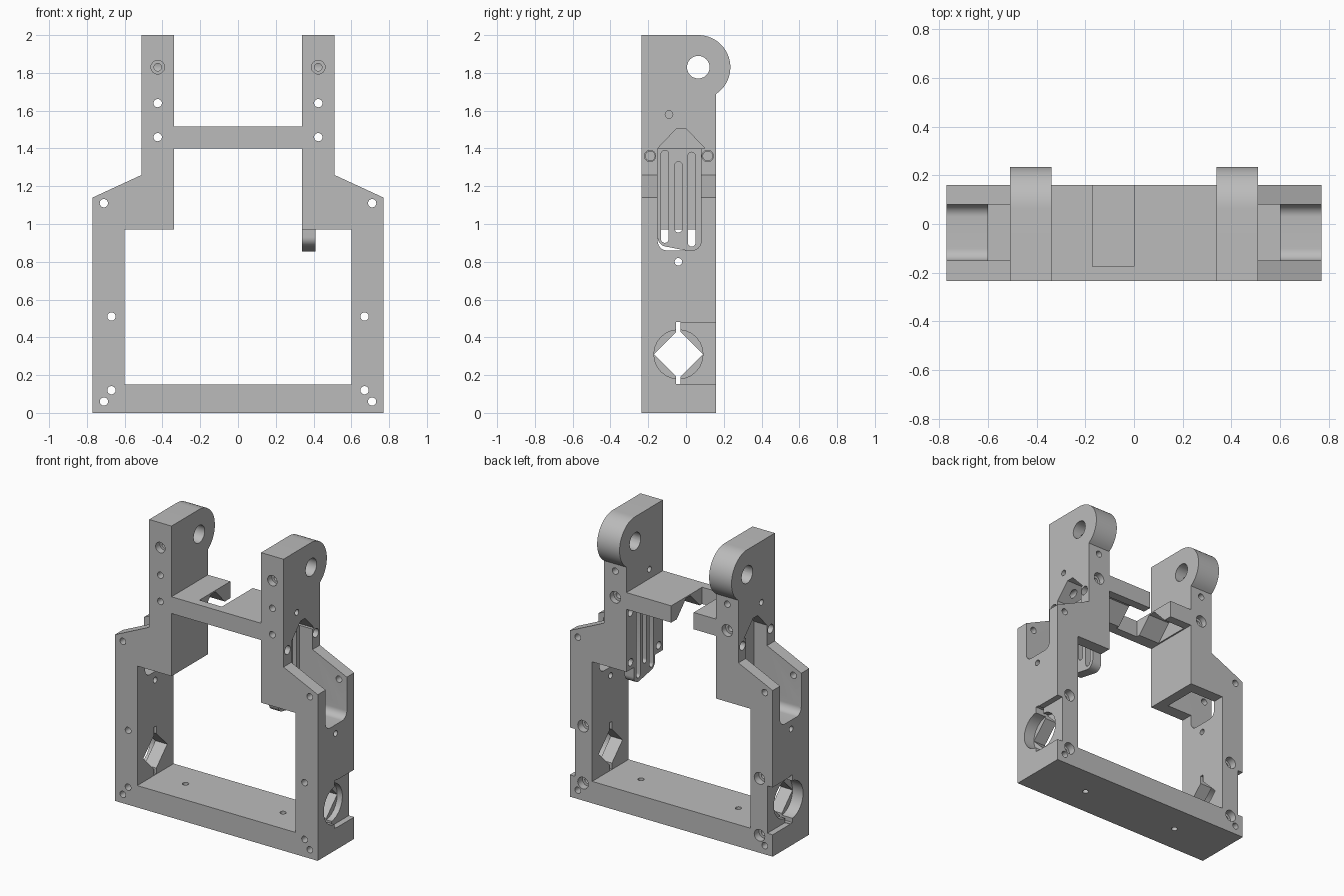
import bpy, bmesh
from math import sin, cos, pi, radians

cube = bpy.data.objects.get("Cube")
if cube:
    bpy.data.objects.remove(cube)

grey = bpy.data.materials.new("plain grey")
grey.use_nodes = True
GREY = (0.5, 0.5, 0.5, 1)
grey.diffuse_color = GREY
grey.node_tree.nodes["Principled BSDF"].inputs["Base Color"].default_value = GREY

FRONT, BACK = -0.235, 0.16
parts = []


def prism(name, axis, pts, lo, hi):
    """Extrude a 2D outline along an axis between lo and hi."""
    place = {"x": lambda a, b, d: (d, a, b),
             "y": lambda a, b, d: (a, d, b),
             "z": lambda a, b, d: (a, b, d)}[axis]
    lo, hi = min(lo, hi), max(lo, hi)
    bm = bmesh.new()
    rings = [[bm.verts.new(place(a, b, d)) for a, b in pts] for d in (lo, hi)]
    bm.faces.new(rings[0])
    bm.faces.new(rings[1])
    n = len(pts)
    for i in range(n):
        j = (i + 1) % n
        bm.faces.new((rings[0][i], rings[0][j], rings[1][j], rings[1][i]))
    bmesh.ops.recalc_face_normals(bm, faces=bm.faces)
    mesh = bpy.data.meshes.new(name)
    bm.to_mesh(mesh)
    bm.free()
    mesh.materials.append(grey)
    ob = bpy.data.objects.new(name, mesh)
    bpy.context.collection.objects.link(ob)
    return ob


def arc(a, b, r, start, end, n=10):
    return [(a + r * cos(radians(start + (end - start) * i / n)),
             b + r * sin(radians(start + (end - start) * i / n))) for i in range(n + 1)]


def circle(a, b, r):
    return arc(a, b, r, 0, 345, 23)


def rect(a0, b0, a1, b1):
    return [(a0, b0), (a1, b0), (a1, b1), (a0, b1)]


def capsule(a, b0, b1, r):
    return arc(a, b0, r, 180, 360) + arc(a, b1, r, 0, 180)


def carve(ob, cuts):
    """Subtract a list of (axis, outline, lo, hi) prisms."""
    helpers = []
    for cut in cuts:
        cutter = prism("cutter", *cut)
        cutter.hide_render = True
        mod = ob.modifiers.new("cut", "BOOLEAN")
        mod.object, mod.operation, mod.solver = cutter, "DIFFERENCE", "EXACT"
        helpers.append(cutter)
    graph = bpy.context.evaluated_depsgraph_get()
    mesh = bpy.data.meshes.new_from_object(ob.evaluated_get(graph))
    ob.modifiers.clear()
    ob.data = mesh
    for cutter in helpers:
        bpy.data.objects.remove(cutter)
    parts.append(ob)


# Main frame: base, legs, sloped shoulders and upper blocks
side = [(0.77, 0), (0.77, 1.14), (0.51, 1.26), (0.51, 1.4)]
inner = [(0.6, 0.97), (0.6, 0.15)]
outline = side + [(0.41, 1.4), (0.41, 0.97)] + inner
outline += [(-x, z) for x, z in reversed(inner)] + [(-0.34, 0.97), (-0.34, 1.4)]
outline += [(-x, z) for x, z in reversed(side)]
frame = prism("main_frame", "y", outline, FRONT, BACK)

channel = arc(-0.1, 0.91, 0.05, 180, 270) + arc(0.03, 0.91, 0.05, 270, 360)
channel += [(0.08, 1.45), (-0.15, 1.45)]
HY, HZ = -0.04, 0.31  # centre of the clamp opening
diamond = [(HY - 0.13, HZ), (HY, HZ - 0.13), (HY + 0.13, HZ), (HY, HZ + 0.13)]
cuts = []
for s in (1, -1):
    cuts += [
        ("x", channel, s * (0.405 if s > 0 else 0.41), s * 0.8),
        ("x", rect(-0.03, 0.15, 0.2, 0.475), s * 0.73, s * 0.8),
        ("x", circle(HY, HZ, 0.13), s * 0.69, s * 0.8),
        ("x", diamond, s * 0.58, s * 0.8),
        ("x", rect(-0.054, 0.153, -0.029, 0.48), s * 0.58, s * 0.8),
        ("x", circle(HY, 0.8, 0.02), s * 0.58, s * 0.8),
        ("z", circle(s * 0.37, HY, 0.02), -0.1, 0.2),
    ]
    for x, z in ((0.71, 1.11), (0.67, 0.51), (0.67, 0.12), (0.71, 0.06)):
        cuts.append(("y", circle(s * x, z, 0.022), -0.3, 0.3))
    for z in (0.51, 0.12):
        cuts.append(("y", circle(s * 0.67, z, 0.04), 0.11, 0.3))
    for y in (-0.19, 0.115):
        cuts.append(("x", circle(y, 1.36, 0.03), s * (0.4 if s > 0 else 0.45), s * 0.55))
carve(frame, cuts)

# Slotted plate on the inner face of the left block
plate_outline = [(FRONT, 1.4), (FRONT, 0.97), (-0.15, 0.97)]
plate_outline += arc(-0.1, 0.93, 0.05, 180, 260) + arc(0.03, 0.905, 0.05, 260, 360)
plate_outline += [(0.08, 0.97), (BACK, 0.97), (BACK, 1.4)]
plate = prism("slotted_plate", "x", plate_outline, 0.34, 0.41)
cuts = [("x", capsule(y, z0, z1, 0.02), 0.3, 0.5)
        for y, z0, z1 in ((-0.112, 0.92, 1.37), (-0.04, 0.975, 1.31), (0.03, 0.9, 1.36))]
cuts += [("x", circle(y, z, 0.025), 0.3, 0.5) for y in (-0.19, 0.115) for z in (1.02, 1.36)]
carve(plate, cuts)

# Peaked passage shared by the ears and the crossbar
peak = [(-0.15, 1.3), (-0.15, 1.4), (-0.05, 1.505), (0, 1.505), (0.1, 1.4), (0.1, 1.3)]

# Ears with rounded back, pivot bore and screw holes
EY, EZ = 0.065, 1.83
ear_outline = [(FRONT, 1.4), (BACK, 1.4)] + arc(EY, EZ, 0.17, -56, 90, 24) + [(FRONT, 2)]
for s, name in ((1, "left_ear"), (-1, "right_ear")):
    ear = prism(name, "x", ear_outline, s * 0.34, s * 0.51)
    closed = s < 0
    cuts = [
        ("x", circle(EY, EZ, 0.06), s * 0.3, s * 0.55),
        ("x", peak, s * (0.41 if closed else 0.3), s * 0.55),
        ("x", circle(-0.09, 1.58, 0.02), s * (0.42 if closed else 0.3), s * 0.55),
        ("y", circle(s * 0.425, EZ, 0.036), -0.3, -0.19),
        ("y", circle(s * 0.425, EZ, 0.02), -0.3, 0.03),
        ("y", circle(s * 0.425, 1.64, 0.022), -0.3, 0.3),
        ("y", circle(s * 0.425, 1.46, 0.022), -0.3, 0.3),
        ("y", circle(s * 0.425, 1.46, 0.04), 0.12, 0.3),
    ]
    carve(ear, cuts)

# Crossbar with a rear opening
bar = prism("crossbar", "y", rect(-0.34, 1.4, 0.34, 1.515), FRONT, BACK)
carve(bar, [("z", rect(-0.17, -0.175, 0, 0.3), 1.3, 1.6),
            ("x", peak, -0.33, 0.4)])

# Smooth the curved walls while keeping edges sharp
bpy.ops.object.select_all(action="DESELECT")
for ob in parts:
    ob.select_set(True)
bpy.context.view_layer.objects.active = frame
bpy.ops.object.shade_smooth_by_angle(angle=radians(30))
